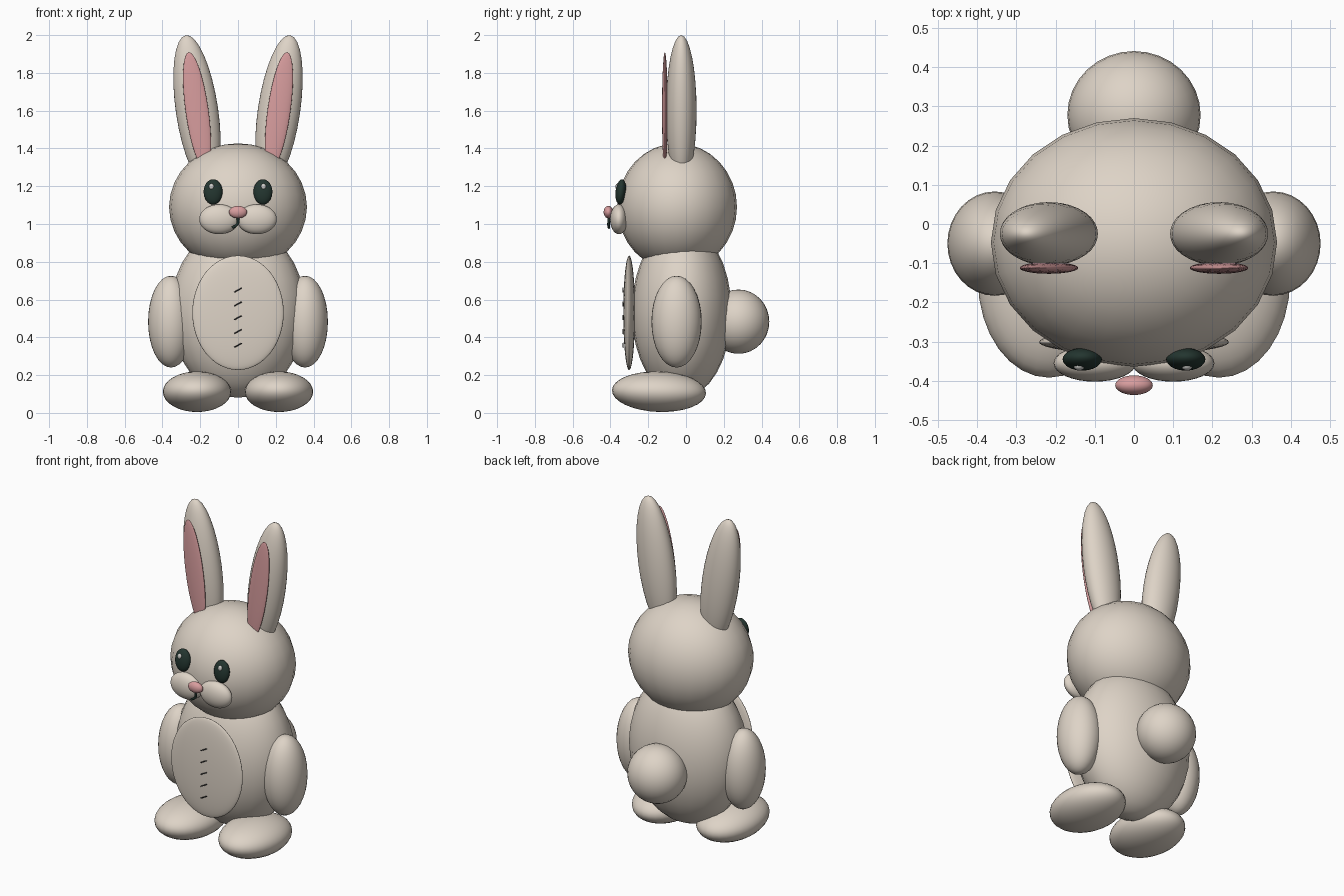
import bpy
from math import radians
from mathutils import Vector

cube = bpy.data.objects.get("Cube")
if cube:
    bpy.data.objects.remove(cube, do_unlink=True)


def make_material(name, rgb):
    mat = bpy.data.materials.new(name)
    mat.use_nodes = True
    mat.diffuse_color = (*rgb, 1)
    mat.node_tree.nodes["Principled BSDF"].inputs["Base Color"].default_value = (*rgb, 1)
    return mat


FUR = make_material("beige fur", (0.73, 0.655, 0.57))
PINK = make_material("soft pink", (0.69, 0.34, 0.345))
DARK = make_material("dark green", (0.017, 0.036, 0.029))
THREAD = make_material("dark thread", (0.03, 0.03, 0.03))
GLINT = make_material("eye glint", (0.6, 0.6, 0.58))


def ellipsoid(name, centre, radii, mat, tilt=(0, 0, 0), segments=32, rings=16):
    bpy.ops.mesh.primitive_uv_sphere_add(segments=segments, ring_count=rings, radius=1,
                                         location=centre, rotation=[radians(a) for a in tilt])
    obj = bpy.context.object
    obj.name = name
    obj.scale = radii
    obj.data.materials.append(mat)
    bpy.ops.object.shade_smooth()
    return obj


def pair(name, centre, radii, mat, tilt=(0, 0, 0)):
    # The same part on both sides, with its tilt mirrored
    for side, s in (("left", 1), ("right", -1)):
        ellipsoid(f"{side}_{name}", (s * centre[0], *centre[1:]), radii, mat,
                  (tilt[0], s * tilt[1], s * tilt[2]))


def thread(name, points, radius, mat):
    # Thin round strand along a path
    curve = bpy.data.curves.new(name, "CURVE")
    curve.dimensions = "3D"
    curve.bevel_depth = radius
    curve.bevel_resolution = 2
    curve.use_fill_caps = True
    spline = curve.splines.new("POLY")
    spline.points.add(len(points) - 1)
    for point, co in zip(spline.points, points):
        point.co = (*co, 1)
    curve.materials.append(mat)
    obj = bpy.data.objects.new(name, curve)
    bpy.context.collection.objects.link(obj)


# Torso, head and tail
ellipsoid("body", (0, -0.023, 0.537), (0.359, 0.264, 0.457), FUR, segments=24)
ellipsoid("head", (0, -0.047, 1.09), (0.365, 0.317, 0.337), FUR, segments=24)
ellipsoid("tail", (0, 0.278, 0.483), (0.17, 0.163, 0.17), FUR)
ellipsoid("belly_patch", (0, -0.301, 0.53), (0.242, 0.031, 0.303), FUR, segments=48, rings=24)

# Limbs
pair("arm", (0.355, -0.05, 0.483), (0.121, 0.133, 0.243), FUR)
pair("foot", (0.217, -0.143, 0.112), (0.181, 0.249, 0.107), FUR, (-2, 0, 0))

# Ears
pair("ear", (0.217, -0.025, 1.6), (0.112, 0.081, 0.404), FUR, (0, 8.4, 0))
pair("inner_ear", (0.217, -0.112, 1.6), (0.061, 0.015, 0.313), PINK, (0, 8, 0))

# Face
pair("eye", (0.132, -0.345, 1.17), (0.05, 0.028, 0.067), DARK, (-6, 0, 0))
for side, x in (("left", 0.135), ("right", -0.14)):
    ellipsoid(f"{side}_eye_glint", (x, -0.363, 1.197), (0.014, 0.011, 0.017), GLINT,
              segments=16, rings=8)
pair("muzzle", (0.1, -0.355, 1.025), (0.105, 0.047, 0.079), FUR)
ellipsoid("nose", (0, -0.411, 1.063), (0.048, 0.025, 0.033), PINK)
thread("mouth", [(0, -0.408, 1.035), (0, -0.41, 1.005), (-0.01, -0.41, 0.992), (-0.03, -0.408, 0.98)],
       0.007, DARK)

# Row of slanted stitches down the belly
slant = Vector((0.02, 0, 0.011))
for i in range(5):
    middle = Vector((0, -0.333, 0.65 - 0.073 * i))
    thread(f"stitch_{i + 1}", [middle - slant, middle + slant], 0.003, THREAD)
